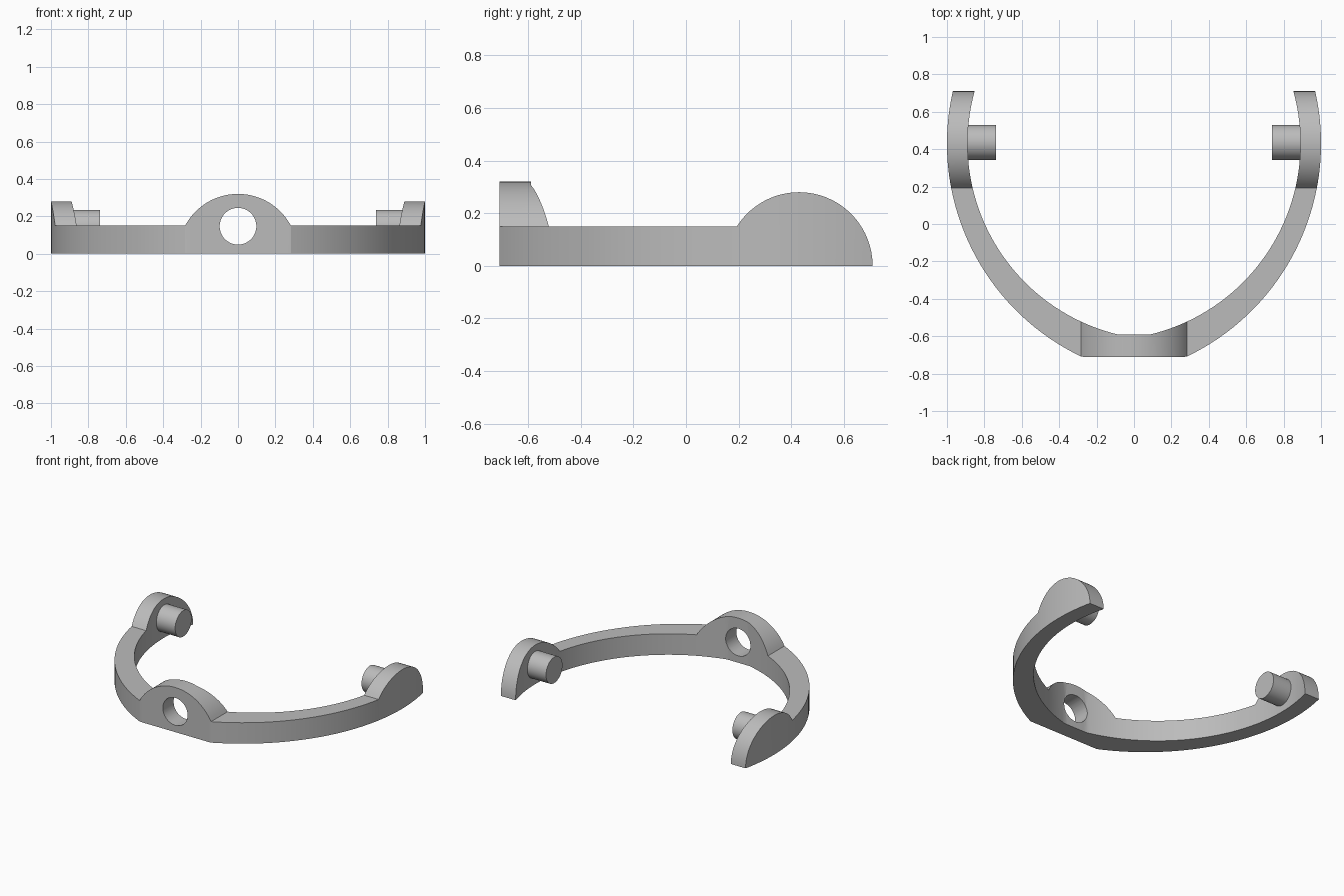
import bpy, bmesh
from math import sin, cos, asin, atan2, sqrt, pi
from mathutils import Matrix

cube = bpy.data.objects.get("Cube")
if cube:
    bpy.data.objects.remove(cube, do_unlink=True)

grey = bpy.data.materials.new("plain_grey")
grey.use_nodes = True
colour = (0.5, 0.5, 0.5, 1)
grey.diffuse_color = colour
grey.node_tree.nodes["Principled BSDF"].inputs["Base Color"].default_value = colour

AXIS_Y = 0.43                       # widest point of the yoke
FRONT, BACK_OF_BOSS = -0.71, -0.59  # flat faces around the hole
BAND_H, BOSS_R, LUG_R = 0.15, 0.32, 0.28
OUTER, INNER = (1.0, 1.2625), (0.89, 1.05)   # side reach and arc radius


def arc_x(y, arc):
    reach, r = arc
    return reach - r + sqrt(r * r - (y - AXIS_Y) ** 2)


def arc_y(x, arc):
    reach, r = arc
    return AXIS_Y - sqrt(r * r - (x - reach + r) ** 2)


def arc_between(p, q, t, arc):
    reach, r = arc
    cx = reach - r
    a = atan2(p[1] - AXIS_Y, p[0] - cx)
    b = atan2(q[1] - AXIS_Y, q[0] - cx)
    a += (b - a) * t
    return (cx + r * cos(a), AXIS_Y + r * sin(a))


def finish(name, bm):
    bmesh.ops.recalc_face_normals(bm, faces=bm.faces)
    mesh = bpy.data.meshes.new(name)
    bm.to_mesh(mesh)
    bm.free()
    mesh.materials.append(grey)
    obj = bpy.data.objects.new(name, mesh)
    bpy.context.collection.objects.link(obj)
    return obj


def activate(obj):
    bpy.ops.object.select_all(action='DESELECT')
    obj.select_set(True)
    bpy.context.view_layer.objects.active = obj


def smooth(obj):
    activate(obj)
    bpy.ops.object.shade_smooth_by_angle(angle=pi / 9)


def cylinder(name, radius, depth, centre, axis):
    bm = bmesh.new()
    turn = Matrix.Rotation(pi / 2, 4, axis)
    bmesh.ops.create_cone(bm, cap_ends=True, segments=64, radius1=radius, radius2=radius,
                          depth=depth, matrix=Matrix.Translation(centre) @ turn)
    return finish(name, bm)


# Half of the yoke as cross-sections: (inner point, outer point, top height)
half = []
boss_end = asin(sqrt(BOSS_R ** 2 - BAND_H ** 2) / BOSS_R)
for i in range(16):                 # domed boss
    a = boss_end * i / 15
    x = BOSS_R * sin(a)
    half.append(((x, max(BACK_OF_BOSS, arc_y(x, INNER))),
                 (x, max(FRONT, arc_y(x, OUTER))), BOSS_R * cos(a)))

lug = []
lug_start = pi - asin(BAND_H / LUG_R)
for i in range(29):                 # rounded lug at the tip
    a = lug_start * (1 - i / 28)
    y = AXIS_Y + LUG_R * cos(a)
    lug.append(((arc_x(y, INNER), y), (arc_x(y, OUTER), y), LUG_R * sin(a)))

start, end = half[-1], lug[0]
for i in range(1, 24):              # level arm
    t = i / 24
    half.append((arc_between(start[0], end[0], t, INNER),
                 arc_between(start[1], end[1], t, OUTER), BAND_H))
half += lug

# Mirror the sections and skin them into one solid
mirrored = [((-p[0], p[1]), (-q[0], q[1]), z) for p, q, z in half[:0:-1]]
bm = bmesh.new()
rings = [[bm.verts.new((*p, 0)), bm.verts.new((*q, 0)),
          bm.verts.new((*q, z)), bm.verts.new((*p, z))]
         for p, q, z in mirrored + half]
for r, s in zip(rings, rings[1:]):
    for k in range(4):
        n = (k + 1) % 4
        bm.faces.new((r[k], r[n], s[n], s[k]))
bmesh.ops.remove_doubles(bm, verts=bm.verts, dist=0.0001)
yoke = finish("yoke", bm)

# Round hole through the boss
cutter = cylinder("hole_cutter", 0.098, 0.6, (0, -0.65, 0.147), 'X')
cutter.hide_render = True
cut = yoke.modifiers.new("hole", 'BOOLEAN')
cut.operation = 'DIFFERENCE'
cut.solver = 'EXACT'
cut.object = cutter
activate(yoke)
bpy.ops.object.modifier_apply(modifier=cut.name)
bpy.data.objects.remove(cutter, do_unlink=True)
smooth(yoke)

# Pivot pegs pointing inwards from the lugs
for side, label in ((1, "left"), (-1, "right")):
    smooth(cylinder(label + "_peg", 0.093, 0.19, (side * 0.833, 0.436, 0.142), 'Y'))
